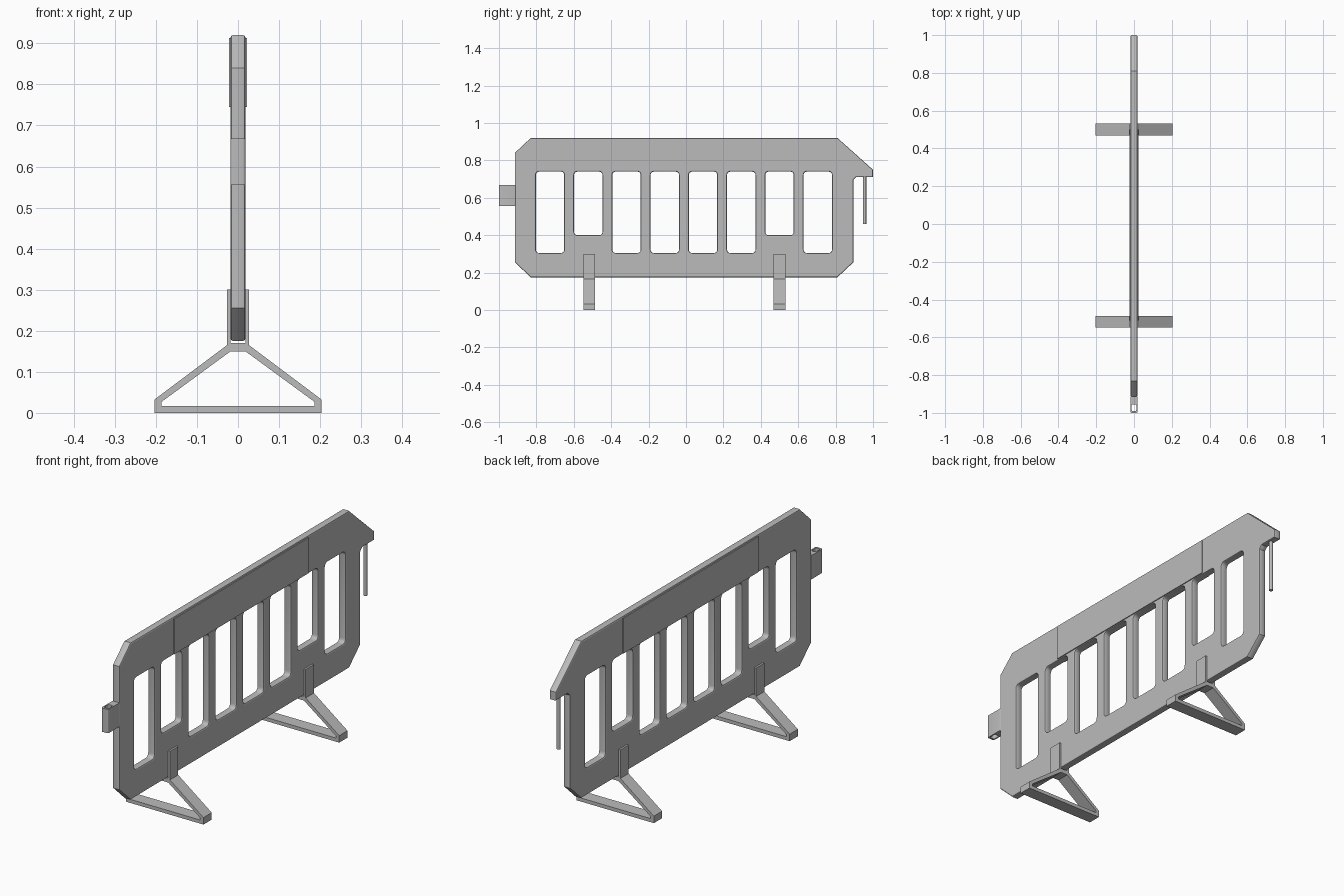
import bpy
from math import pi, sin
from mathutils import Matrix, Vector

cube = bpy.data.objects.get("Cube")
if cube:
    bpy.data.objects.remove(cube, do_unlink=True)

grey = bpy.data.materials.new("light grey plastic")
grey.use_nodes = True
COLOUR = (0.5, 0.5, 0.5, 1)
grey.diffuse_color = COLOUR
grey.node_tree.nodes["Principled BSDF"].inputs["Base Color"].default_value = COLOUR

# Profile planes: the columns are the profile's own x, y and its thickness
SIDE = Matrix(((0, 0, 1), (1, 0, 0), (0, 1, 0))).to_4x4()
FRONT = Matrix.Rotation(pi / 2, 4, "X")
FLAT = Matrix.Identity(4)


def rounded(points, radius, steps=4):
    """Replace each corner of a polygon with a short curved run."""
    pts = [Vector(p) for p in points]
    out = []
    for i, p in enumerate(pts):
        a, b = pts[i - 1], pts[(i + 1) % len(pts)]
        start = p + (a - p).normalized() * radius
        end = p + (b - p).normalized() * radius
        for k in range(steps + 1):
            t = k / steps
            out.append(start * (1 - t) ** 2 + p * 2 * t * (1 - t) + end * t * t)
    return out


def rect(x0, x1, y0, y1):
    return [(x0, y0), (x1, y0), (x1, y1), (x0, y1)]


def plate(name, outlines, half, plane, centre=(0, 0, 0), bevel=0.0):
    """Extrude a filled outline with holes into a solid part."""
    curve = bpy.data.curves.new(name, "CURVE")
    curve.dimensions = "2D"
    curve.fill_mode = "BOTH"
    curve.extrude = half - bevel
    curve.bevel_depth = bevel
    curve.bevel_resolution = 1
    curve.offset = -bevel
    for outline in outlines:
        spline = curve.splines.new("POLY")
        spline.points.add(len(outline) - 1)
        for point, co in zip(spline.points, outline):
            point.co = (co[0], co[1], 0, 1)
        spline.use_cyclic_u = True
    temp = bpy.data.objects.new(name + "_profile", curve)
    bpy.context.collection.objects.link(temp)
    bpy.context.view_layer.update()
    graph = bpy.context.evaluated_depsgraph_get()
    mesh = bpy.data.meshes.new_from_object(temp.evaluated_get(graph))
    bpy.data.objects.remove(temp, do_unlink=True)
    mesh.transform(Matrix.Translation(centre) @ plane)
    mesh.materials.clear()
    mesh.materials.append(grey)
    obj = bpy.data.objects.new(name, mesh)
    bpy.context.collection.objects.link(obj)
    bpy.ops.object.select_all(action="DESELECT")
    obj.select_set(True)
    bpy.context.view_layer.objects.active = obj
    bpy.ops.object.shade_smooth_by_angle(angle=pi / 6)
    return obj


# Main panel with eight windows, two of them shortened above the feet
outline = [(-0.83, 0.175), (0.81, 0.175), (0.895, 0.255), (0.895, 0.695),
           (0.91, 0.71), (1, 0.71), (1, 0.75), (0.81, 0.92),
           (-0.83, 0.92), (-0.915, 0.84), (-0.915, 0.255)]
windows = []
for i in range(8):
    y = -0.727 + i * 0.2045
    bottom = 0.4 if i in (1, 6) else 0.305
    windows.append(rounded(rect(y - 0.076, y + 0.076, bottom, 0.74), 0.02))
plate("panel", [outline] + windows, 0.018, SIDE, bevel=0.006)

# Raised sign plates on both faces
for side, word in ((1, "left"), (-1, "right")):
    plate("sign_plate_" + word, [rect(-0.51, 0.5, 0.745, 0.913)], 0.003,
          SIDE, (side * 0.0195, 0, 0))

# Socket tab with a hole for the neighbouring barrier's pin
plate("socket_tab",
      [rounded(rect(-0.018, 0.018, -1, -0.91), 0.007),
       rounded(rect(-0.012, 0.012, -0.99, -0.955), 0.007)],
      0.0565, FLAT, (0, 0, 0.6115))

# Hanging pin under the hook
bpy.ops.mesh.primitive_cylinder_add(vertices=16, radius=0.009, depth=0.26,
                                    location=(0, 0.955, 0.59))
pin = bpy.context.object
pin.name = "hook_pin"
pin.data.materials.append(grey)
bpy.ops.object.shade_smooth_by_angle(angle=pi / 6)

# Triangular feet with clips that grip the panel
foot = [(-0.203, 0), (0.203, 0), (0.203, 0.033), (0.027, 0.165),
        (0.027, 0.3), (0.018, 0.3), (0.018, 0.17)]
foot += [(-x, z) for x, z in reversed(foot[2:])]
opening = [(-0.186, 0.017), (0.186, 0.017), (0.186, 0.027),
           (0.018, 0.15), (-0.018, 0.15), (-0.186, 0.027)]
for y, word in ((-0.518, "front"), (0.5, "back")):
    plate(word + "_foot", [foot, opening], 0.031, FRONT, (0, y, 0))
